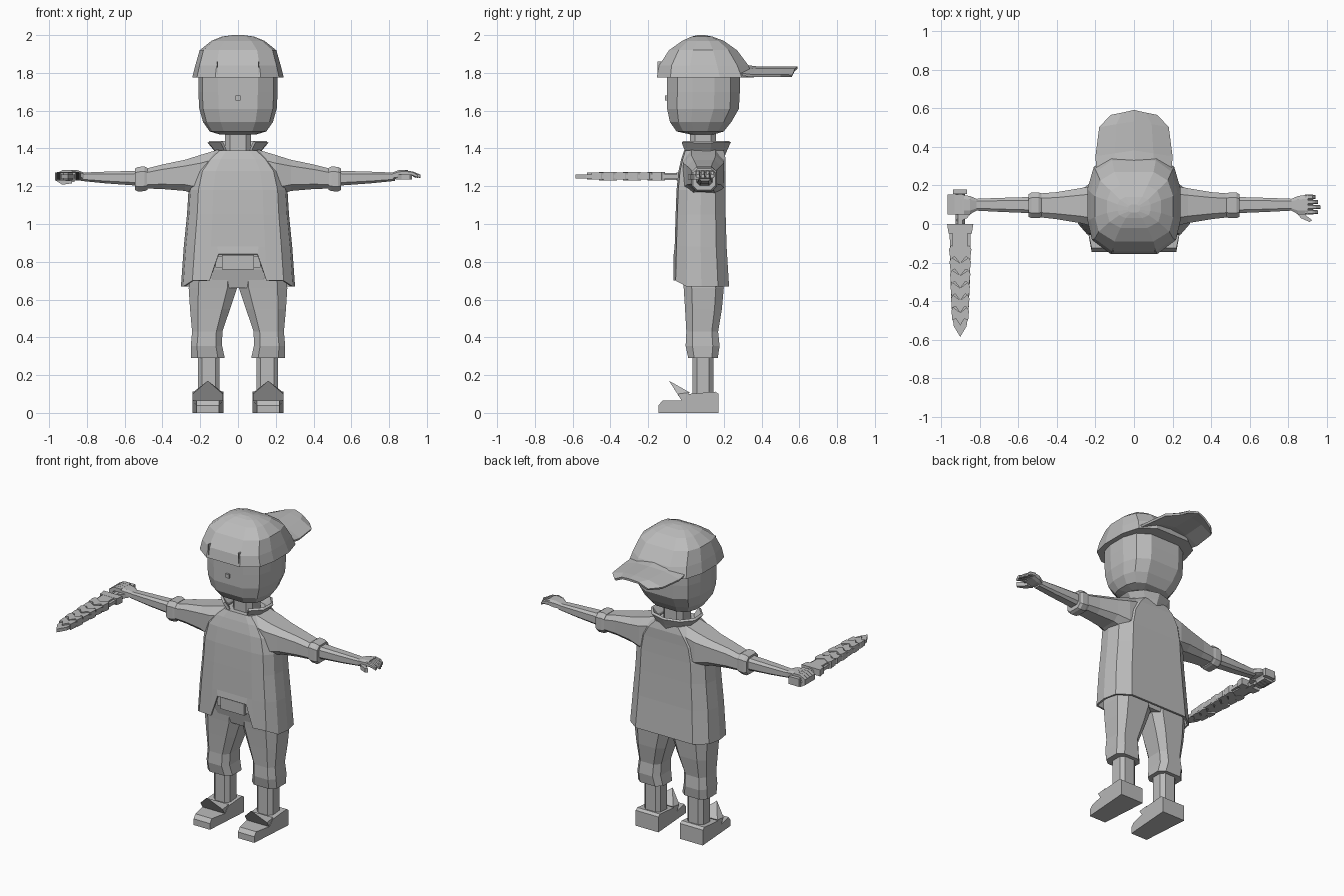
import bpy, bmesh, math
from mathutils import Vector

if "Cube" in bpy.data.objects:
    bpy.data.objects.remove(bpy.data.objects["Cube"])

grey = bpy.data.materials.new("plain_grey")
grey.use_nodes = True
grey.diffuse_color = (.5, .5, .5, 1)
grey.node_tree.nodes["Principled BSDF"].inputs["Base Color"].default_value = grey.diffuse_color


def build(name, verts, faces, thickness=0):
    bm = bmesh.new()
    points = [bm.verts.new(v) for v in verts]
    for face in faces:
        bm.faces.new([points[i] for i in face])
    bmesh.ops.recalc_face_normals(bm, faces=bm.faces)
    mesh = bpy.data.meshes.new(name)
    bm.to_mesh(mesh)
    bm.free()
    mesh.materials.append(grey)
    obj = bpy.data.objects.new(name, mesh)
    bpy.context.collection.objects.link(obj)
    if thickness:
        mod = obj.modifiers.new("thickness", 'SOLIDIFY')
        mod.thickness = thickness
    return obj


def loft(name, rings, caps=(True, True), closed=True, thickness=0):
    n = len(rings[0])
    verts = [v for ring in rings for v in ring]
    faces = []
    for r in range(len(rings) - 1):
        for i in range(n if closed else n - 1):
            j = (i + 1) % n
            faces.append((r*n + i, r*n + j, r*n + n + j, r*n + n + i))
    if closed and caps[0]:
        faces.append(range(n))
    if closed and caps[1]:
        faces.append(range(len(verts) - n, len(verts)))
    return build(name, verts, faces, thickness)


def prism(name, profile, low, high, place):
    """Extrude a 2D profile; place(a, b, depth) gives the 3D point."""
    return loft(name, [[place(a, b, d) for a, b in profile] for d in (low, high)])


def box(name, low, high):
    profile = [(low[0], low[1]), (high[0], low[1]), (high[0], high[1]), (low[0], high[1])]
    return prism(name, profile, low[2], high[2], lambda a, b, d: (a, b, d))


def full(half):
    return half + [(-a, b) for a, b in reversed(half) if a > 0]


def level(outline, z, hx, y0, y1, cx=0):
    """Horizontal ring fitted to a half width and a depth range."""
    return [(cx + a*hx, (y0 + y1)/2 + b*(y1 - y0)/2, z) for a, b in outline]


def across(outline, x, y0, y1, z0, z1):
    """Ring standing across the x axis."""
    return [(x, (y0 + y1)/2 + a*(y1 - y0)/2, (z0 + z1)/2 + b*(z1 - z0)/2) for a, b in outline]


rounded = full([(0, -1), (.5, -1), (.9, -.72), (1, -.3), (1, .3), (.86, .75), (.5, 1), (0, 1)])
limb = full([(.6, -1), (1, -.6), (1, .6), (.6, 1)])

# Head, neck and nose
loft("head", [level(rounded, *row) for row in (
    (1.475, .1, .02, .15), (1.49, .15, -.05, .2), (1.54, .185, -.085, .24),
    (1.61, .205, -.1, .28), (1.7, .21, -.1, .285), (1.82, .21, -.1, .285), (1.9, .15, -.04, .22))])
loft("neck", [level(limb, z, .07, .02, .16) for z in (1.34, 1.5)])
box("nose", (-.012, -.112, 1.655), (.012, -.09, 1.68))

# Backward cap and brim
loft("cap", [level(rounded, *row) for row in (
    (1.775, .242, -.155, .36), (1.84, .226, -.142, .33), (1.92, .203, -.09, .27),
    (1.97, .14, -.02, .2), (1.992, .085, .03, .14), (2, .03, .06, .1))])
loft("cap_brim", [[(w*t, y - .03*abs(t), z - .042*t*t) for t in (-1, -.5, 0, .5, 1)]
                  for y, w, z in ((.3, .19, 1.83), (.38, .195, 1.82), (.53, .175, 1.82), (.59, .115, 1.82))],
     closed=False, thickness=-.014)
# Adjustment strap opening drawn as a thin frame
for side in (-1, 1):
    box("cap_strap_edge", (side*.108 - .003, -.152, 1.785), (side*.108 + .003, -.13, 1.86))

# Shirt with a raised front hem
shirt_outline = full([(0, -1), (.38, -1), (.5, -1), (.8, -.93), (.96, -.55), (1, 0),
                      (.94, .6), (.68, 1), (0, 1)])
shirt_rings = [level(shirt_outline, *row) for row in (
    (.67, .302, -.065, .228), (.88, .287, -.06, .215), (1.05, .27, -.055, .21),
    (1.18, .262, -.05, .208), (1.28, .235, -.04, .208), (1.345, .18, -.025, .21),
    (1.39, .12, -.01, .2))]
shirt_rings[0] = [(x*(.9 if abs(x) < .12 else 1), y,
                   z + (.17 if abs(x) < .12 and y < 0 else .03 if y < -.05 else 0))
                  for x, y, z in shirt_rings[0]]
loft("shirt", shirt_rings, caps=(False, True), thickness=.012)

# Flared collar, open at the front
angles = [math.radians(-90 + 32 + i*(360 - 64)/8) for i in range(9)]
loft("collar", [[(rx*math.cos(a), .095 + ry*math.sin(a), z) for a in angles]
                for z, rx, ry in ((1.365, .1, .095), (1.4, .12, .11), (1.44, .155, .128))],
     closed=False, thickness=.016)

# Belt and buckle
loft("hips", [level(limb, *row) for row in (
    (.66, .2, -.005, .19), (.76, .25, -.03, .2), (.87, .25, -.04, .19))])
box("belt", (-.12, -.046, .77), (.12, -.02, .83))
box("buckle", (-.085, -.058, .76), (.085, -.03, .835))

for side, label in ((1, "left"), (-1, "right")):
    def flip(rings):
        return [[(side*x, y, z) for x, y, z in ring] for ring in rings]

    # Trouser leg, shin and shoe
    loft(label + "_trouser_leg", flip([level(limb, *row) for row in (
        (.29, .09, .012, .168, .16), (.355, .083, -.002, .178, .167), (.43, .08, .002, .17, .163),
        (.55, .106, -.005, .19, .148), (.66, .128, -.012, .2, .133), (.86, .12, -.03, .19, .125))]))
    loft(label + "_shin", flip([level(limb, z, .058, .035, .145, .155) for z in (.07, .3)]))
    shoe = [(-.145, 0), (.173, 0), (.173, .1), (.155, .112), (.01, .1), (-.02, .065),
            (-.125, .065), (-.145, .04)]
    obj = prism(label + "_shoe", shoe, .078, .242, lambda a, b, d: (side*d, a, b))
    for v in obj.data.vertices:
        if v.co.y < -.1:
            v.co.x = side*(.16 + (abs(v.co.x) - .16)*.72)
    tongue = [(.08, -.02, .06), (.24, -.02, .06), (.24, .02, .108), (.08, .02, .108), (.16, -.09, .17),
              (.08, -.045, .1), (.24, -.045, .1)]
    build(label + "_shoe_tongue", [(side*x, y, z) for x, y, z in tongue],
          [(0, 1, 6, 4, 5), (1, 2, 6), (0, 5, 3), (2, 4, 6), (3, 5, 4), (2, 3, 4), (0, 3, 2, 1)])

    # Sleeve, cuff and forearm
    loft(label + "_sleeve", flip([across(limb, *row) for row in (
        (.1, -.015, .2, 1.16, 1.395), (.2, -.015, .2, 1.15, 1.365), (.28, .005, .185, 1.175, 1.34),
        (.4, .025, .165, 1.185, 1.315), (.49, .035, .158, 1.188, 1.292))]))
    loft(label + "_cuff", flip([across(limb, *row) for row in (
        (.48, .035, .16, 1.18, 1.297), (.495, .03, .163, 1.174, 1.305), (.53, .03, .163, 1.172, 1.302),
        (.545, .037, .155, 1.18, 1.293))]))
    loft(label + "_forearm", flip([across(limb, *row) for row in (
        (.53, .056, .14, 1.203, 1.282), (.7, .063, .135, 1.215, 1.277), (.83, .07, .13, 1.228, 1.272))]))
    loft(label + "_palm", flip([across(limb, *row) for row in (
        (.81, .072, .128, 1.235, 1.27), (.85, .05, .145, 1.24, 1.285), (.9, .05, .152, 1.252, 1.286))]))

    # Fingers: spread on the left hand, curled on the right
    for i in range(4):
        y = .062 + i*.026
        if side > 0:
            tip = .955 - .012*abs(i - 1)
            loft("left_finger", [across(limb, *row) for row in (
                (.885, y - .012, y + .012, 1.257, 1.284), (.925, y - .012, y + .012, 1.253, 1.278),
                (tip + .01, y - .009, y + .009, 1.243, 1.262))])
        else:
            curl = [(.88, 1.286), (.93, 1.285), (.965, 1.265), (.965, 1.23), (.93, 1.208), (.88, 1.215),
                    (.88, 1.23), (.93, 1.23), (.945, 1.245), (.93, 1.262), (.88, 1.262)]
            prism("right_finger", curl, y - .012, y + .012, lambda a, b, d: (-a, d, b))
    thumb = [(.835, .065), (.865, .03), (.91, .01), (.922, .02), (.89, .045), (.88, .07)]
    prism(label + "_thumb", thumb, 1.235, 1.262, lambda a, b, d: (side*a, b, d))

# Sword: handle, guard and a blade of overlapping jagged plates
def flat(a, b, d):
    return (a - .9, b, d)


loft("sword_handle", [[(-.9 + .024*math.cos(t*math.pi/3), y, 1.246 + .02*math.sin(t*math.pi/3))
                       for t in range(6)] for y in (-.03, .165)])
box("sword_pommel", (-.938, .155, 1.222), (-.865, .178, 1.272))
prism("sword_guard", [(-.068, 0), (.068, 0), (.06, -.05), (-.06, -.05)], 1.23, 1.272, flat)
prism("sword_blade", full([(0, -.585), (.033, -.53), (.043, -.46), (.05, -.3), (.055, -.03), (0, -.03)]),
      1.241, 1.262, flat)
for i in range(6):
    y = -.14 - i*.064
    w = .058 - i*.0025
    shard = full([(0, y - .065), (w*.5, y - .03), (w*.9, y - .04), (w, y + .01), (w*.8, y + .03), (0, y)])
    lift = .004*(i % 2)
    prism("sword_shard", shard, 1.231 + lift, 1.276 - lift, flat)
box("sword_spine", (-.94, -.17, 1.233), (-.862, -.04, 1.271))
